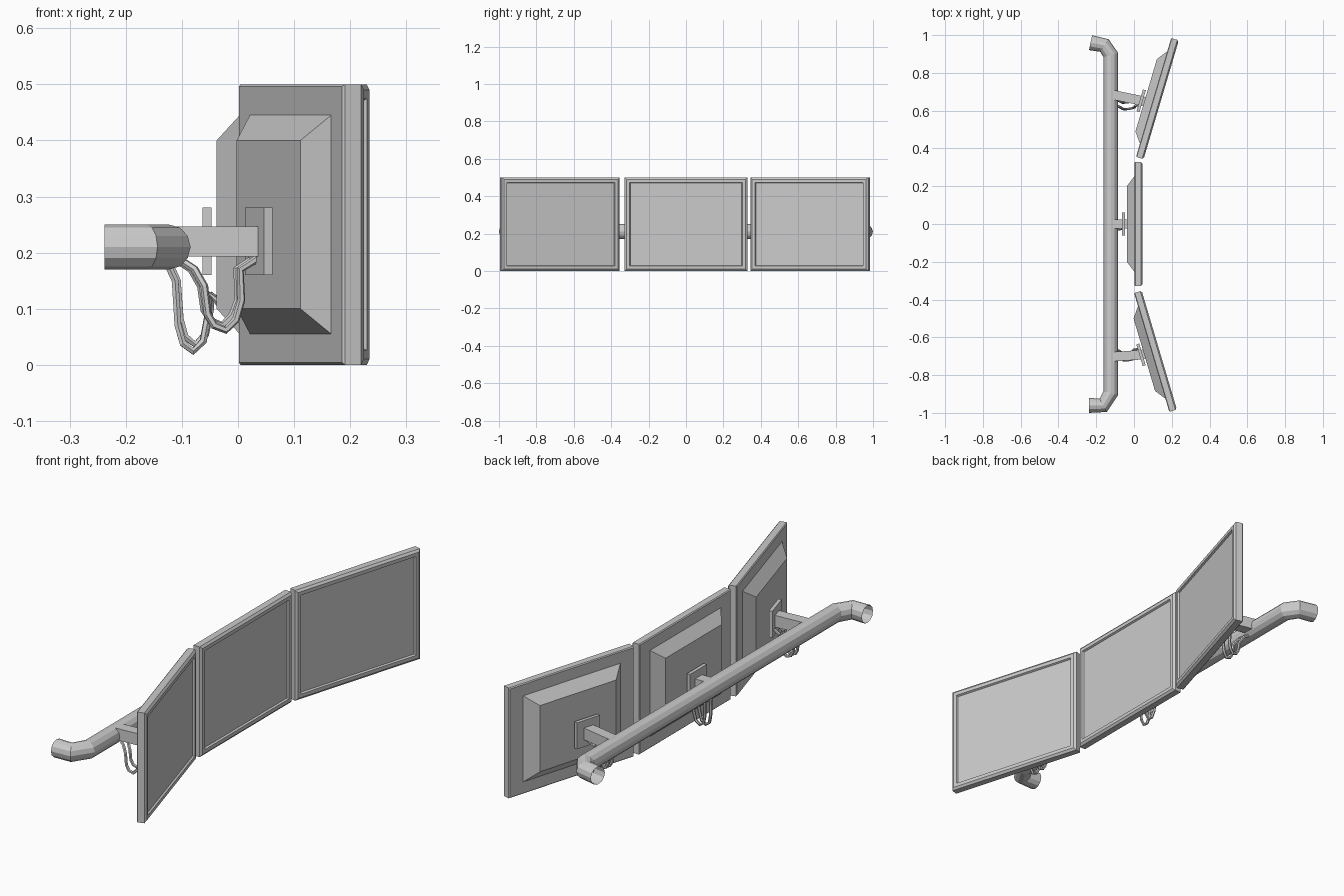
import bpy, bmesh
from math import radians
from mathutils import Matrix, Vector

if "Cube" in bpy.data.objects:
    bpy.data.objects.remove(bpy.data.objects["Cube"])


def finish(name, bm, matrix=None):
    bmesh.ops.recalc_face_normals(bm, faces=bm.faces)
    me = bpy.data.meshes.new(name)
    bm.to_mesh(me)
    bm.free()
    ob = bpy.data.objects.new(name, me)
    bpy.context.collection.objects.link(ob)
    if matrix:
        ob.matrix_world = matrix
    return ob


def rect_ring(bm, x, hw, hh):
    return [bm.verts.new((x, a * hw, b * hh)) for a, b in ((-1, -1), (1, -1), (1, 1), (-1, 1))]


def box(name, size, matrix):
    bm = bmesh.new()
    bmesh.ops.create_cube(bm, size=1, matrix=Matrix.Diagonal((*size, 1)))
    return finish(name, bm, matrix)


def tube(name, points, radius, res):
    cu = bpy.data.curves.new(name, 'CURVE')
    cu.dimensions = '3D'
    cu.bevel_depth = radius
    cu.bevel_resolution = res
    sp = cu.splines.new('POLY')
    sp.points.add(len(points) - 1)
    for p, co in zip(sp.points, points):
        p.co = (*co, 1)
    sp.use_smooth = False
    tmp = bpy.data.objects.new(name, cu)
    me = bpy.data.meshes.new_from_object(tmp)
    bpy.data.objects.remove(tmp)
    me.name = name
    for f in me.polygons:
        f.use_smooth = False
    ob = bpy.data.objects.new(name, me)
    bpy.context.collection.objects.link(ob)


# Casing profile: depth behind the front, half width, half height
HW, HH = 0.328, 0.25
PROFILE = [(-0.083, 0.2, 0.15), (-0.042, 0.255, 0.195),
           (-0.042, HW - 0.004, HH - 0.004), (-0.038, HW, HH),
           (-0.008, HW, HH), (0, HW - 0.01, HH - 0.01),
           (0, HW - 0.026, HH - 0.026), (-0.008, HW - 0.03, HH - 0.03)]


def station(tag, centre, angle, mount_shift, root, cables):
    m = Matrix.Translation(centre) @ Matrix.Rotation(radians(angle), 4, 'Z')
    # Monitor casing with raised back and bevelled bezel
    bm = bmesh.new()
    rings = [rect_ring(bm, *p) for p in PROFILE]
    bm.faces.new(rings[0])
    for a, b in zip(rings, rings[1:]):
        for i in range(4):
            j = (i + 1) % 4
            bm.faces.new((a[i], a[j], b[j], b[i]))
    # Screen panel closes the recess
    bm.faces.new(rings[-1])
    finish(tag + "_monitor", bm, m)
    # Mount plate and its spacer
    pm = m @ Matrix.Translation((-0.1, mount_shift, -0.03))
    box(tag + "_mount_plate", (0.016, 0.12, 0.12), pm)
    box(tag + "_mount_spacer", (0.014, 0.05, 0.05), pm @ Matrix.Translation((0.012, 0, 0)))
    # Arm from pipe to plate
    a, b = Vector(root), pm.translation
    d = b - a
    am = Matrix.Translation((a + b) / 2) @ d.to_track_quat('X', 'Z').to_matrix().to_4x4()
    box(tag + "_arm", (d.length, 0.05, 0.053), am)
    # Hanging cables
    for k, (y, pts) in enumerate(cables):
        tube(f"{tag}_cable_{k + 1}", [(x, y + dy, z) for x, dy, z in pts], 0.007, 1)


# Cable path: x, sideways drift, z
deep = [(-0.125, 0, 0.178), (-0.112, 0, 0.15), (-0.107, -0.005, 0.07), (-0.098, -0.01, 0.038),
        (-0.08, -0.01, 0.024), (-0.062, -0.005, 0.042), (-0.053, 0, 0.09), (-0.05, 0, 0.125),
        (-0.034, 0, 0.11)]
deep_b = [(x + 0.004, dy, z + (0.012 if z < 0.1 else 0)) for x, dy, z in deep]
loop = [(-0.1, 0.01, 0.185), (-0.077, 0, 0.17), (-0.06, -0.01, 0.14), (-0.054, -0.012, 0.09),
        (-0.042, -0.012, 0.07), (-0.022, -0.01, 0.062), (-0.004, -0.005, 0.08),
        (0.006, 0, 0.115), (0.004, 0.005, 0.17), (0.035, 0.01, 0.19)]
loop_b = [(x - 0.006, dy, z + (0.008 if z < 0.1 else 0)) for x, dy, z in loop]

station("middle", (0.045, 0, 0.25), 0, 0, (-0.12, 0, 0.22),
        [(-0.018, deep), (0.018, deep_b)])
station("near", (0.134, -0.668, 0.25), 16.5, 0.004, (-0.12, -0.703, 0.22),
        [(-0.71, loop), (-0.67, loop_b)])
station("far", (0.144, 0.658, 0.25), -16.5, -0.035, (-0.12, 0.686, 0.22),
        [(0.62, loop), (0.655, loop_b)])

# Support pipe with bent open ends
tube("support_pipe", [(-0.238, -0.96, 0.21), (-0.163, -0.96, 0.21), (-0.123, -0.895, 0.21),
                      (-0.123, 0.895, 0.21), (-0.157, 0.945, 0.21), (-0.23, 0.96, 0.21)], 0.04, 4)
